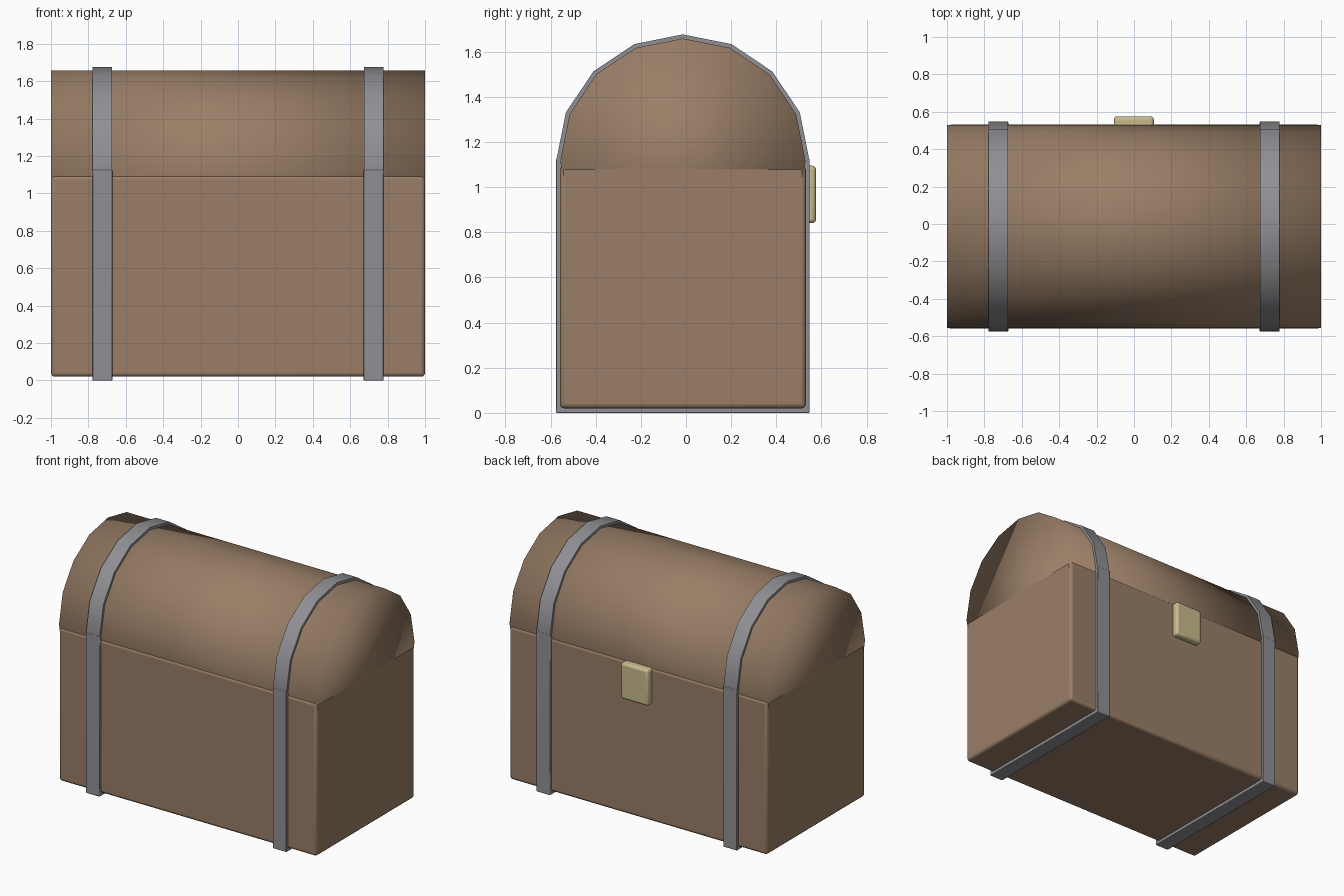
import bpy
import math

if "Cube" in bpy.data.objects:
    bpy.data.objects.remove(bpy.data.objects["Cube"])

CY = -0.014      # chest centre line in y
LID_Z = 1.115    # axis height of the domed lid


def material(name, rgb):
    m = bpy.data.materials.new(name)
    m.diffuse_color = (*rgb, 1)
    m.use_nodes = True
    m.node_tree.nodes["Principled BSDF"].inputs["Base Color"].default_value = m.diffuse_color
    return m


wood = material("wood", (0.32, 0.21, 0.135))
iron = material("iron", (0.28, 0.28, 0.30))
brass = material("brass", (0.58, 0.50, 0.27))


def box(name, lo, hi, mat, bevel, segments=3):
    centre = [(a + b) / 2 for a, b in zip(lo, hi)]
    bpy.ops.mesh.primitive_cube_add(size=1, location=centre)
    ob = bpy.context.object
    ob.name = name
    ob.scale = [b - a for a, b in zip(lo, hi)]
    bpy.ops.object.transform_apply(location=False, rotation=False, scale=True)
    ob.data.materials.append(mat)
    bpy.ops.object.shade_smooth_by_angle(angle=math.radians(35))
    mod = ob.modifiers.new("rounded_edges", 'BEVEL')
    mod.width = bevel
    mod.segments = segments
    bpy.ops.object.modifier_apply(modifier=mod.name)
    return ob


def barrel(name, x, radius, length, mat):
    # 16-sided cylinder lying along x, with a corner at the very top
    bpy.ops.mesh.primitive_cylinder_add(
        vertices=16, radius=radius, depth=length,
        location=(x, CY, LID_Z), rotation=(0, math.pi / 2, 0))
    ob = bpy.context.object
    ob.name = name
    ob.data.materials.append(mat)
    return ob


# Chest body
box("chest_body", (-1, CY - 0.545, 0.02), (1, CY + 0.545, 1.095), wood, 0.02)

# Domed lid, softly shaded across its end caps
barrel("domed_lid", 0, 0.543, 1.998, wood)
bpy.ops.object.shade_smooth()

# Iron straps: straight lower band and curved upper band on each side
for side, x in (("left", -0.725), ("right", 0.725)):
    box(side + "_lower_strap", (x - 0.053, CY - 0.561, 0),
        (x + 0.053, CY + 0.561, 1.125), iron, 0.004, 2)
    barrel(side + "_lid_strap", x, 0.561, 0.105, iron)
    bpy.ops.object.shade_smooth_by_angle(angle=math.radians(35))

# Latch plate
box("latch", (-0.108, 0.50, 0.84), (0.106, 0.576, 1.095), brass, 0.018)
